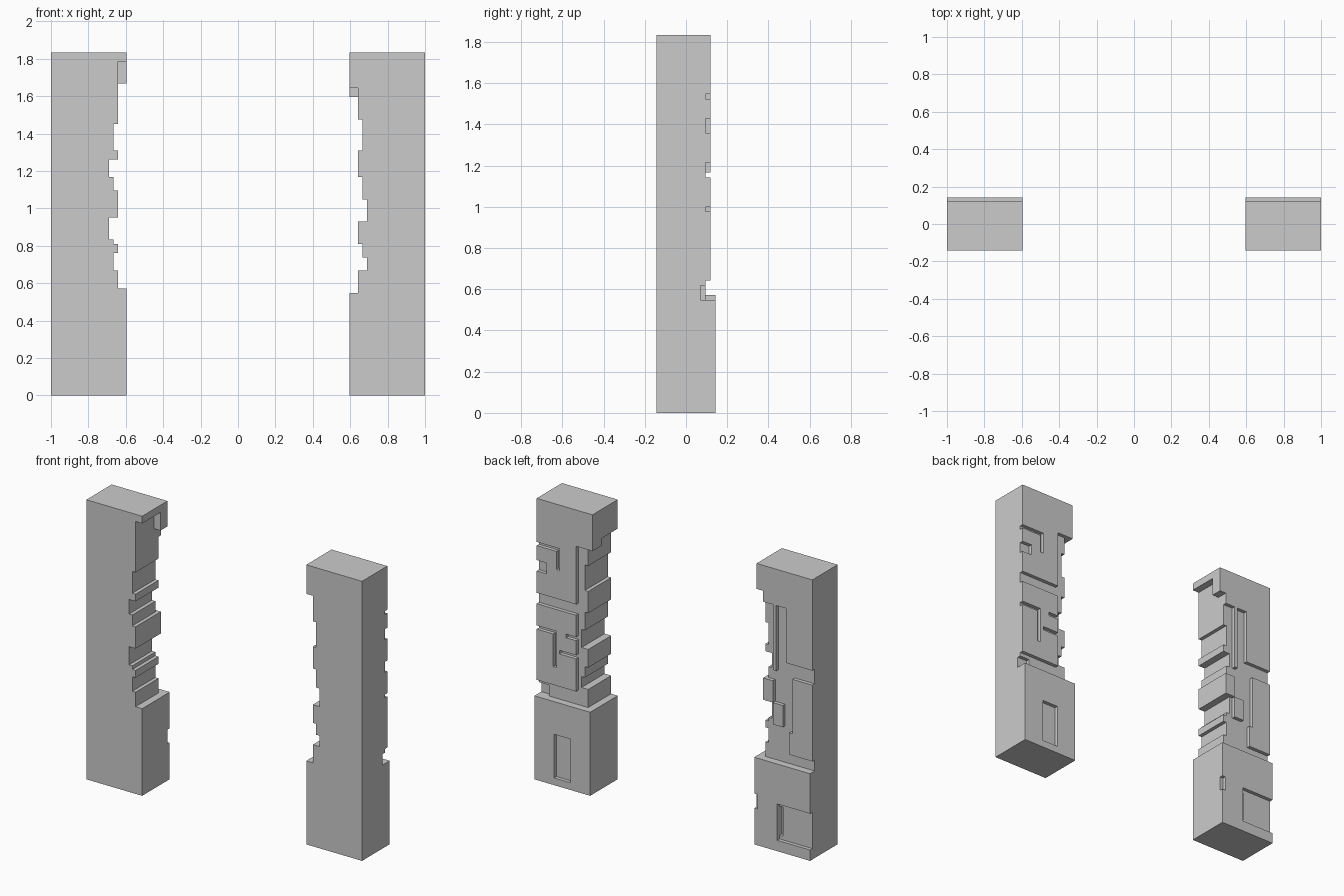
import bpy, bmesh

if "Cube" in bpy.data.objects:
    bpy.data.objects.remove(bpy.data.objects["Cube"])

U = 1 / 42                 # one block unit; every face lies on this grid
W, D, H = 17, 12, 77       # pillar width, depth, height in units
GAP = 25                   # units from the centre to a pillar's inner face


def box(q0, q1, y0, y1, z0, z1):
    """Cells of a box: q from inner face outward, y -6..6, z up."""
    return {(q, y, z) for q in range(q0, q1) for y in range(y0, y1) for z in range(z0, z1)}


def build_pillar(name, side, base_top, steps, cuts, adds):
    # Solid shaft, thinner at the back above the base
    cells = box(0, W, -6, 6, 0, H) - box(0, W, 5, 6, base_top, H)
    # Stepped inner face: (lower z, inset), up to the next entry
    for (z0, inset), (z1, _) in zip(steps, steps[1:]):
        cells -= box(0, inset, -6, 6, z0, z1)
    # Grooves and recessed panels, then raised blocks
    for c in cuts:
        cells -= box(*c)
    for a in adds:
        cells |= box(*a)

    bm = bmesh.new()
    verts = {}

    def vert(p):
        if p not in verts:
            verts[p] = bm.verts.new((side * (GAP + p[0]) * U, p[1] * U, p[2] * U))
        return verts[p]

    # Skin only the exposed sides of the blocks
    for c in sorted(cells):
        for axis in range(3):
            for step in (0, 1):
                n = list(c)
                n[axis] += 1 if step else -1
                if tuple(n) in cells:
                    continue
                b, d = (axis + 1) % 3, (axis + 2) % 3
                ring = []
                for i, j in ((0, 0), (1, 0), (1, 1), (0, 1)):
                    p = list(c)
                    p[axis] += step
                    p[b] += i
                    p[d] += j
                    ring.append(vert(tuple(p)))
                if (step == 1) != (side > 0):
                    ring.reverse()
                bm.faces.new(ring)
    # Merge coplanar cells into clean flat faces
    bmesh.ops.dissolve_limit(bm, angle_limit=0.01, verts=bm.verts[:], edges=bm.edges[:])
    mesh = bpy.data.meshes.new(name)
    bm.to_mesh(mesh)
    bm.free()
    obj = bpy.data.objects.new(name, mesh)
    bpy.context.collection.objects.link(obj)
    return obj


# Right pillar
build_pillar(
    "right_pillar", 1, 23,
    [(23, 2), (28, 4), (31, 3), (34, 2), (39, 4), (44, 3), (49, 2), (55, 3), (62, 2), (67, 0)],
    [
        (0, 2, -6, 1, 67, 69),                                # front notch under the cap
        (0, 5, 4, 5, 27, 67), (0, W, 4, 5, 23, 27),           # inner back corner, neck
        (14, W, 3, 4, 23, 26),                                # neck pit
        (5, W, 4, 5, 48, 51),                                 # groove between plates
        (10, W, 4, 5, 64, 65), (10, 11, 4, 5, 59, 64), (14, W, 4, 5, 57, 60),
        (11, W, 4, 5, 41, 42), (11, 12, 4, 5, 32, 42),
        (5, 8, 4, 5, 41, 42), (5, 10, 4, 5, 36, 37),
        (6, 11, 5, 6, 2, 14),                                 # base panel
    ],
    [])

# Left pillar
build_pillar(
    "left_pillar", -1, 24,
    [(24, 2), (28, 3), (32, 2), (34, 3), (35, 4), (40, 2), (46, 3), (49, 4), (53, 2),
     (55, 3), (61, 2), (70, 0)],
    [
        (0, 2, -6, 2, 70, 75),                                # front notch under the cap
        (0, W, 4, 5, 24, 27),                                 # neck
        (0, 11, 4, 5, 27, 49), (0, 5, 4, 5, 49, 67),          # inner back corner
        (6, 9, 4, 5, 49, 67), (9, W, 4, 5, 48, 52),           # slot and plate gap
        (7, W, 5, 6, 3, 13), (7, 8, 4, 5, 4, 12),             # base panel and slit
        (0, 1, 5, 6, 10, 14),                                 # base corner nick
    ],
    [
        (2, 5, 4, 5, 40, 46), (5, 8, 4, 5, 34, 40),           # raised blocks
        (10, 11, 4, 5, 27, 33),                               # plate foot
    ])
